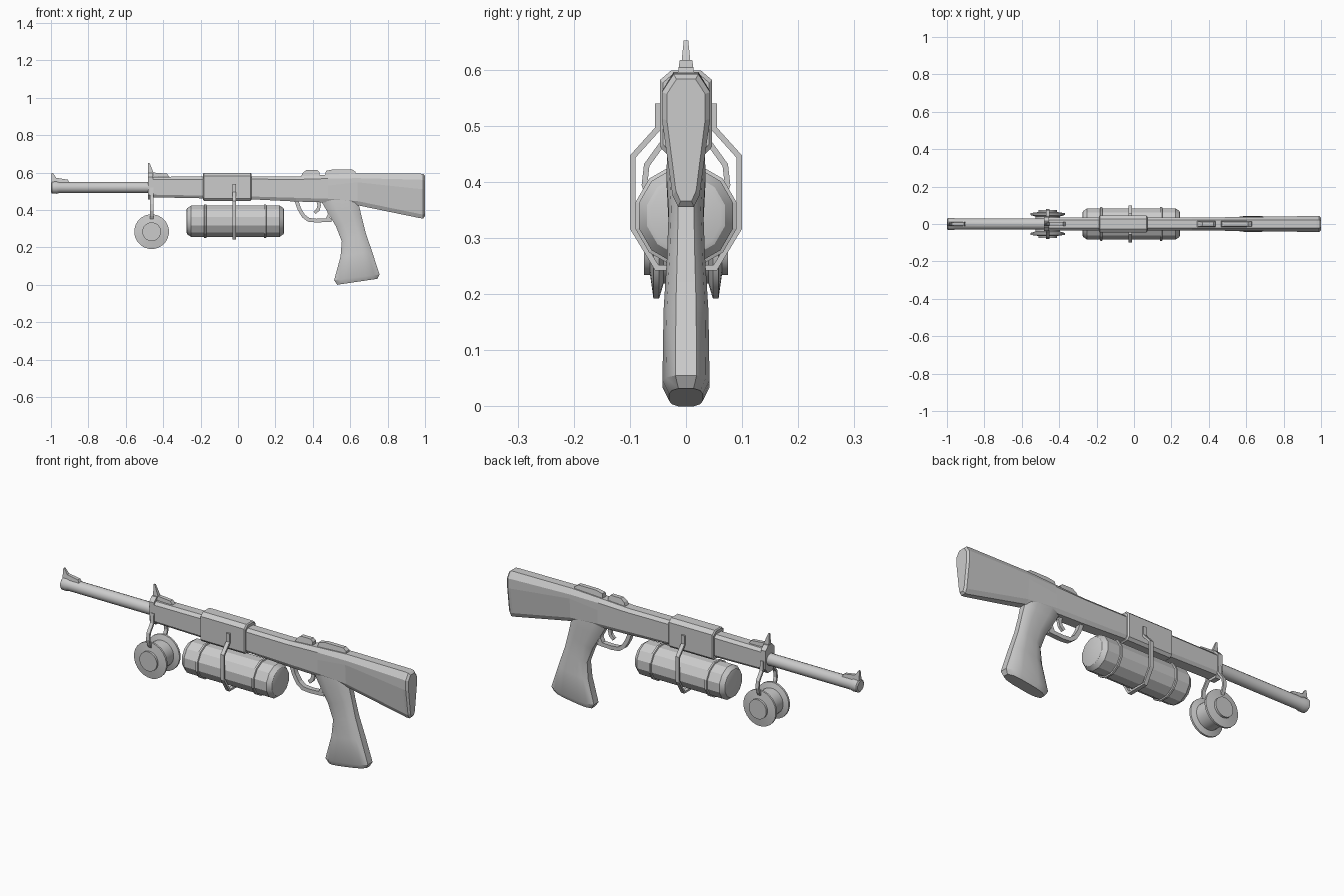
import bpy, bmesh
from math import sin, cos, pi
from mathutils import Vector

if "Cube" in bpy.data.objects:
    bpy.data.objects.remove(bpy.data.objects["Cube"])


def loft(name, rings, smooth=None):
    """Skin a list of equal-length closed rings and cap both ends."""
    bm = bmesh.new()
    vs = [[bm.verts.new(p) for p in r] for r in rings]
    n = len(vs[0])
    for a, b in zip(vs, vs[1:]):
        for i in range(n):
            bm.faces.new((a[i], a[(i + 1) % n], b[(i + 1) % n], b[i]))
    bm.faces.new(vs[0])
    bm.faces.new(vs[-1])
    bmesh.ops.recalc_face_normals(bm, faces=bm.faces)
    me = bpy.data.meshes.new(name)
    bm.to_mesh(me)
    bm.free()
    ob = bpy.data.objects.new(name, me)
    bpy.context.collection.objects.link(ob)
    if smooth:
        bpy.ops.object.select_all(action='DESELECT')
        ob.select_set(True)
        bpy.context.view_layer.objects.active = ob
        bpy.ops.object.shade_smooth_by_angle(angle=smooth)
    return ob


def revolve(name, prof, axis, centre, sides, smooth=None):
    """Turn (position, radius) pairs around the x or y axis."""
    cx, cz = centre
    rings = []
    for p, r in prof:
        ang = [2 * pi * (i + 0.5) / sides for i in range(sides)]
        if axis == 'x':
            rings.append([(p, r * cos(a), cz + r * sin(a)) for a in ang])
        else:
            rings.append([(cx + r * cos(a), p, cz + r * sin(a)) for a in ang])
    return loft(name, rings, smooth)


def ribbon(name, path, thick, width, plane, offset=0.0):
    """Flat bar following a path in the xz or yz plane."""
    pts = [Vector(p) for p in path]
    rings = []
    for i, p in enumerate(pts):
        d0 = (p - pts[i - 1]).normalized() if i else None
        d1 = (pts[i + 1] - p).normalized() if i < len(pts) - 1 else None
        d = ((d0 or d1) + (d1 or d0)).normalized()
        k = thick / 2 / max(0.5, d.dot(d0 or d1))
        n = Vector((-d.y, d.x)) * k
        a, b = p + n, p - n
        l, h = offset - width / 2, offset + width / 2
        if plane == 'xz':
            rings.append([(a.x, l, a.y), (a.x, h, a.y), (b.x, h, b.y), (b.x, l, b.y)])
        else:
            rings.append([(l, a.x, a.y), (h, a.x, a.y), (h, b.x, b.y), (l, b.x, b.y)])
    return loft(name, rings)


def section(x, half):
    """Symmetric ring at x from (half width, z) pairs, top to bottom."""
    return [(x, w, z) for w, z in half] + [(x, -w, z) for w, z in reversed(half)]


def plate(name, poly, w, top_w=None):
    """xz outline with thickness across y."""
    zs = [z for _, z in poly]
    lo, hi = min(zs), max(zs)
    tw = w if top_w is None else top_w
    half = [w + (tw - w) * (z - lo) / (hi - lo) for z in zs]
    return loft(name, [[(x, s * h, z) for (x, z), h in zip(poly, half)] for s in (-1, 1)])


# Receiver flowing into the shoulder stock
body = [
    (-0.470, [(.022, .577), (.036, .563), (.036, .520), (.036, .482), (.026, .468)]),
    (0.070, [(.022, .580), (.036, .565), (.036, .520), (.036, .472), (.026, .457)]),
    (0.310, [(.022, .579), (.036, .563), (.036, .520), (.036, .465), (.026, .445)]),
    (0.480, [(.022, .588), (.036, .568), (.036, .530), (.036, .460), (.026, .440)]),
    (0.640, [(.022, .596), (.038, .570), (.038, .548), (.032, .447), (.020, .425)]),
    (0.975, [(.022, .594), (.043, .562), (.043, .512), (.024, .378), (.014, .356)]),
    (0.990, [(.022, .592), (.043, .560), (.043, .512), (.024, .376), (.014, .355)]),
    (1.000, [(.017, .583), (.034, .557), (.034, .510), (.018, .384), (.010, .366)]),
]
loft("receiver_and_stock", [section(x, h) for x, h in body])

# Sleeve around the receiver, and the front collar
loft("receiver_sleeve", [section(x, [(.026 - d, .599 - d), (.046 - d, .582 - d),
     (.046 - d, .462 + d), (.034 - d, .449 + d)])
     for x, d in ((-.187, .005), (-.182, 0), (.066, 0), (.071, .005))])
loft("front_collar", [section(x, [(.016, .597), (.037, .575), (.037, .480), (.020, .456)])
     for x in (-.482, -.455)])

# Barrel with flared muzzle
revolve("barrel", [(-1, .026), (-.995, .033), (-.97, .034), (-.955, .030), (-.45, .030)],
        'x', (0, .520), 16, 0.6)

# Sights
plate("muzzle_sight", [(-.997, .545), (-.997, .598), (-.99, .598), (-.972, .572),
                       (-.91, .562), (-.90, .545)], .012, .004)
plate("collar_sight", [(-.480, .580), (-.480, .652), (-.473, .652), (-.452, .600),
                       (-.380, .594), (-.365, .575)], .012, .004)
plate("top_catch", [(.335, .575), (.345, .597), (.365, .613), (.425, .613),
                    (.437, .600), (.437, .575)], .017, .011)
plate("rear_sight", [(.465, .580), (.470, .609), (.510, .617), (.610, .617),
                     (.628, .604), (.632, .585)], .017, .011)

# Pistol grip: front point, back point, half width
grip = [
    ((.530, .000), (.745, .032), .030),
    ((.514, .025), (.757, .055), .042),
    ((.548, .150), (.716, .180), .040),
    ((.555, .232), (.682, .280), .034),
    ((.525, .310), (.662, .360), .031),
    ((.475, .395), (.648, .420), .035),
    ((.440, .455), (.640, .470), .033),
]
rings = []
for f, b, w in grip:
    f, b = Vector(f), Vector(b)
    ring = []
    for t, k in ((0, .45), (.12, .85), (.3, 1), (.7, 1), (.88, .85), (1, .45)):
        p = f.lerp(b, t)
        ring.append((p.x, w * k, p.y))
    rings.append(ring + [(x, -y, z) for x, y, z in reversed(ring)])
loft("pistol_grip", rings, 0.6)

# Trigger and guard
ribbon("trigger_guard", [(.310, .455), (.328, .405), (.350, .368), (.378, .347),
                         (.420, .343), (.500, .347)], .020, .026, 'xz')
ribbon("trigger", [(.425, .460), (.434, .425), (.428, .402), (.410, .385)], .018, .014, 'xz')
ribbon("guard_rear", [(.475, .345), (.490, .375), (.485, .410)], .018, .026, 'xz')

# Tank with two raised bands
revolve("tank", [(-.275, .064), (-.272, .072), (-.250, .087), (.222, .087),
                 (.243, .072), (.246, .064)], 'x', (0, .340), 12, 0.45)
for i, x in enumerate((-.175, .145)):
    revolve(f"tank_band_{i + 1}", [(x - .008, .085), (x - .005, .093), (x + .005, .093),
                                   (x + .008, .085)], 'x', (0, .340), 12)

# Strap carrying the tank
half = [(.050, .540), (.050, .495), (.095, .445), (.095, .318), (.052, .247)]
ribbon("tank_strap", half + [(-y, z) for y, z in reversed(half)], .010, .020, 'yz', -.020)

# Line reel with hubs, and its two hanger arms
revolve("reel", [(-.075, .050), (-.064, .050), (-.058, .093), (-.048, .093), (-.040, .066),
                 (.040, .066), (.048, .093), (.058, .093), (.064, .050), (.075, .050)],
        'y', (-.462, .284), 24, 0.5)
for s, side in ((-1, "front"), (1, "back")):
    ribbon(f"reel_arm_{side}", [(s * y, z) for y, z in
           ((.036, .520), (.041, .470), (.070, .430), (.074, .395), (.066, .370), (.052, .345))],
           .010, .018, 'yz', -.462)
